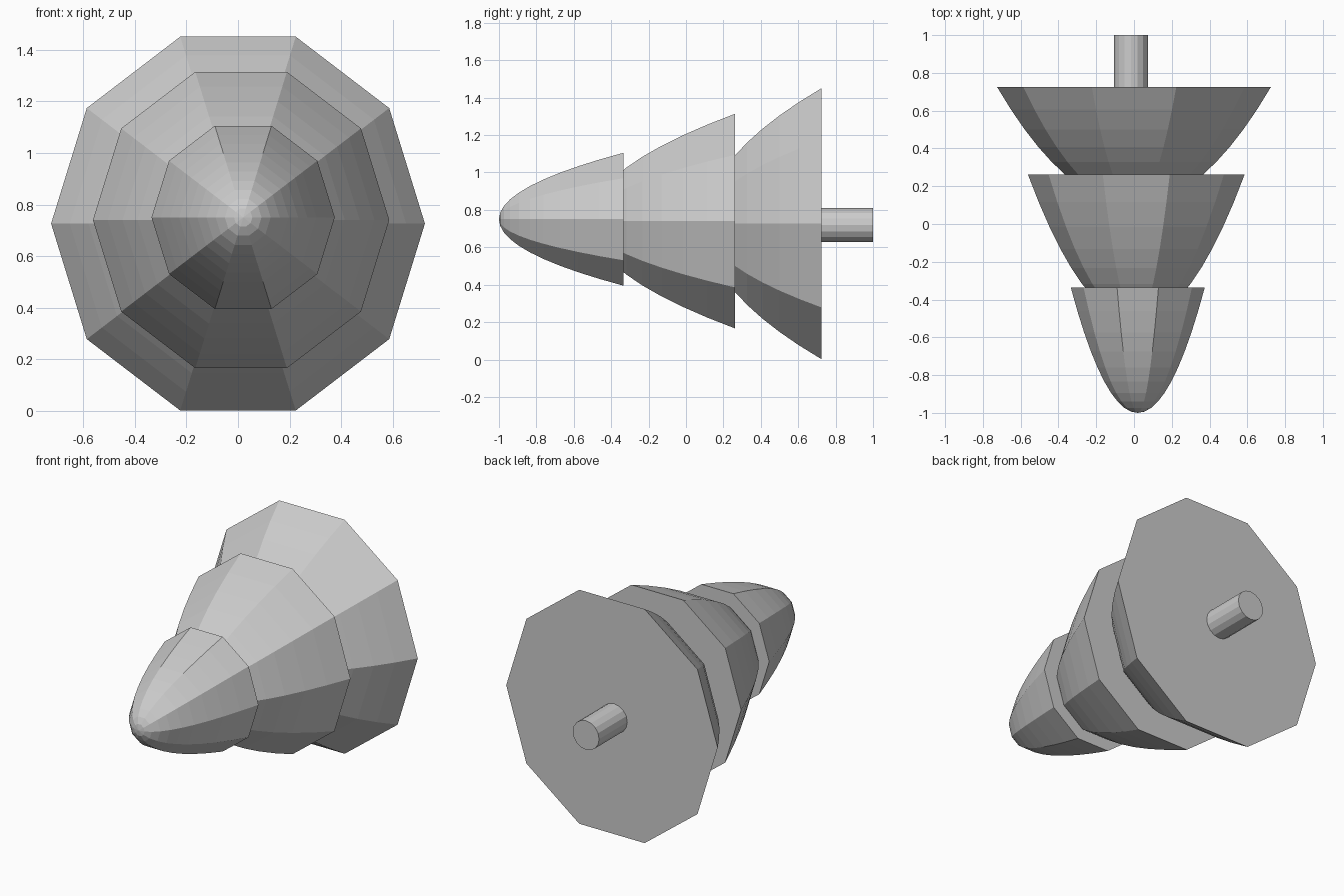
import bpy, bmesh
from math import cos, sin, tau

if "Cube" in bpy.data.objects:
    bpy.data.objects.remove(bpy.data.objects["Cube"])

Z_STRETCH = 1.0515  # makes each ten-sided rim as tall as it is wide


def add_object(name, bm):
    bmesh.ops.recalc_face_normals(bm, faces=bm.faces)
    mesh = bpy.data.meshes.new(name)
    bm.to_mesh(mesh)
    bm.free()
    obj = bpy.data.objects.new(name, mesh)
    bpy.context.collection.objects.link(obj)
    return obj


def ring(bm, cx, cz, y, rx, rz, sides):
    return [bm.verts.new((cx + rx * cos(tau * i / sides), y,
                          cz + rz * sin(tau * i / sides))) for i in range(sides)]


def bridge(bm, a, b):
    n = len(a)
    for i in range(n):
        j = (i + 1) % n
        bm.faces.new((a[i], a[j], b[j], b[i]))


def tier(name, cx, cz, y_tip, y_rim, radius, sides=10, steps=10):
    """Ten-sided parabolic dome with a flat back."""
    bm = bmesh.new()
    tip = bm.verts.new((cx, y_tip, cz))
    prev = None
    for s in range(1, steps + 1):
        t = s / steps
        r = radius * t
        cur = ring(bm, cx, cz, y_tip + (y_rim - y_tip) * t * t,
                   r, r * Z_STRETCH, sides)
        if prev:
            bridge(bm, prev, cur)
        else:
            for i in range(sides):
                bm.faces.new((tip, cur[i], cur[(i + 1) % sides]))
        prev = cur
    bm.faces.new(prev)
    return add_object(name, bm)


# Foliage tiers, tip towards the front
tier("top_foliage", 0.02, 0.75, -1.0, -0.335, 0.355)
tier("middle_foliage", 0.012, 0.74, -0.511, 0.263, 0.574)
tier("bottom_foliage", 0.0, 0.726, 0.104, 0.724, 0.724)

# Trunk, starting inside the bottom tier
bm = bmesh.new()
inner = ring(bm, -0.015, 0.719, 0.6, 0.09, 0.09, 16)
outer = ring(bm, -0.015, 0.719, 1.0, 0.09, 0.09, 16)
bridge(bm, inner, outer)
bm.faces.new(inner)
bm.faces.new(outer)
add_object("trunk", bm)
